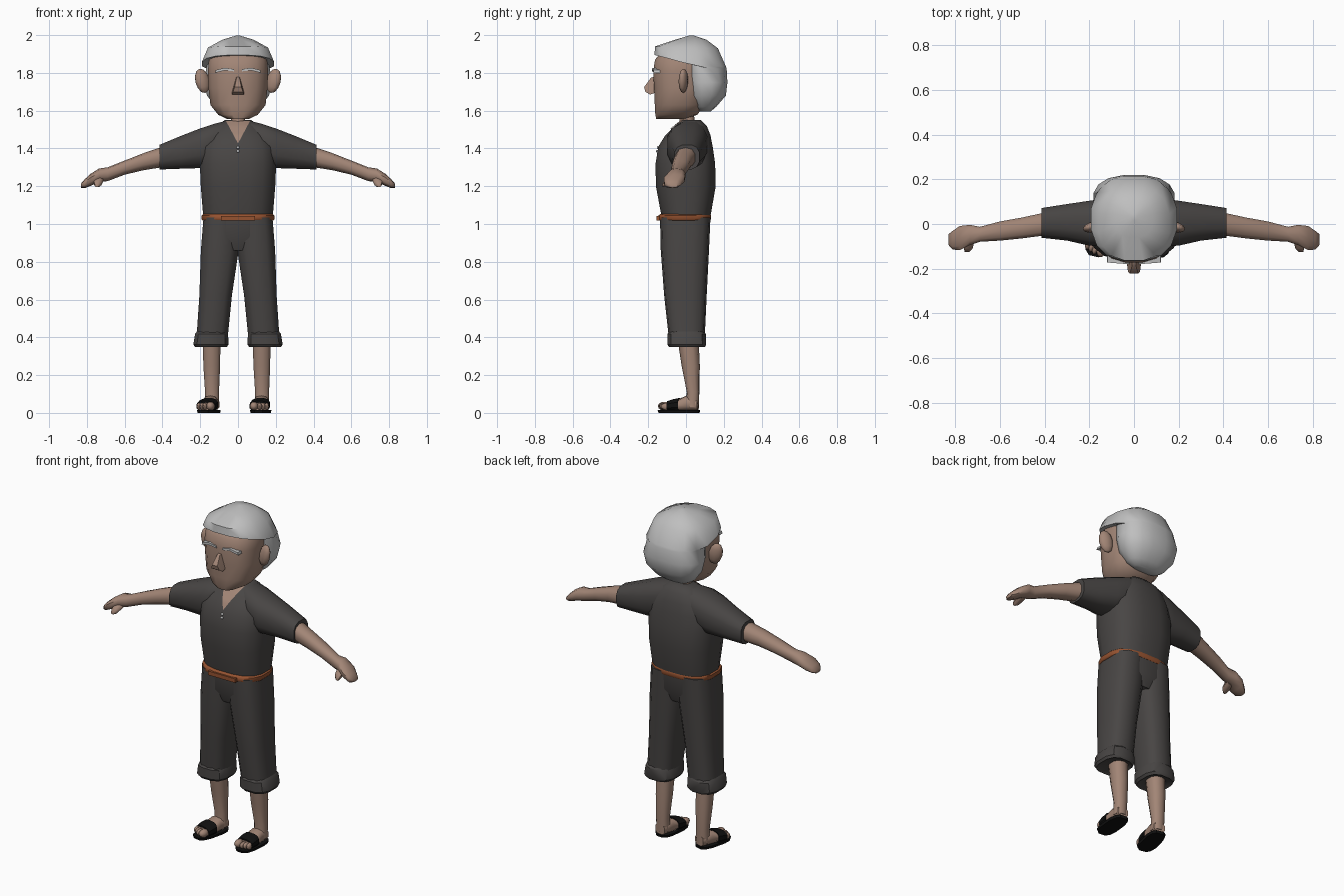
import bpy, bmesh
from math import sin, cos, pi, radians
from mathutils import Vector, Matrix
from mathutils.bvhtree import BVHTree

old = bpy.data.objects.get("Cube")
if old:
    bpy.data.objects.remove(old, do_unlink=True)


def material(name, rgb):
    m = bpy.data.materials.new(name)
    m.use_nodes = True
    m.diffuse_color = (*rgb, 1)
    bsdf = next(n for n in m.node_tree.nodes if n.type == 'BSDF_PRINCIPLED')
    bsdf.inputs["Base Color"].default_value = (*rgb, 1)
    bsdf.inputs["Roughness"].default_value = 0.8
    return m


skin = material("skin", (0.36, 0.235, 0.18))
cloth = material("charcoal cloth", (0.065, 0.06, 0.058))
hair_grey = material("grey hair", (0.52, 0.52, 0.52))
sash = material("rust sash", (0.3, 0.085, 0.03))
black = material("black leather", (0.005, 0.005, 0.005))


def finish(name, bm, mat, matrix=None, angle=50):
    """Turn a bmesh into a shaded object."""
    if matrix:
        bm.transform(matrix)
    bmesh.ops.remove_doubles(bm, verts=bm.verts, dist=0.0005)
    bmesh.ops.recalc_face_normals(bm, faces=bm.faces)
    me = bpy.data.meshes.new(name)
    bm.to_mesh(me)
    bm.free()
    me.materials.append(mat)
    ob = bpy.data.objects.new(name, me)
    bpy.context.collection.objects.link(ob)
    bpy.ops.object.select_all(action='DESELECT')
    ob.select_set(True)
    bpy.context.view_layer.objects.active = ob
    bpy.ops.object.shade_smooth_by_angle(angle=radians(angle))
    return ob


def loft(name, rings, mat, axis='z', n=12, p=2.4, lifts=None, matrix=None, angle=50):
    """Rings are (position on axis, low u, high u, low v, high v)."""
    bm = bmesh.new()
    loops = []
    for i, (t, u0, u1, v0, v1) in enumerate(rings):
        loop = []
        for k in range(n):
            a = 2 * pi * (k + 0.5) / n
            c, s = cos(a), sin(a)
            u = (u0 + u1) / 2 + (u1 - u0) / 2 * (abs(c) ** (2 / p)) * (1 if c > 0 else -1) / cos(pi / n)**.5
            v = (v0 + v1) / 2 + (v1 - v0) / 2 * (abs(s) ** (2 / p)) * (1 if s > 0 else -1) / cos(pi / n)**.5
            w = t + (lifts[i] * max(0, -s) ** 0.6 if lifts else 0)
            co = {'z': (u, v, w), 'x': (w, u, v), 'y': (u, w, v)}[axis]
            loop.append(bm.verts.new(co))
        loops.append(loop)
    for a, b in zip(loops, loops[1:]):
        for k in range(n):
            j = (k + 1) % n
            bm.faces.new((a[k], a[j], b[j], b[k]))
    bm.faces.new(loops[0])
    bm.faces.new(loops[-1])
    return finish(name, bm, mat, matrix, angle)


def sym(rings):
    """Expand (z, half width, back y, front y) into full rings."""
    return [(z, -w, w, y0, y1) for z, w, y0, y1 in rings]


def blob(name, loc, size, mat, rot=None, matrix=None):
    bm = bmesh.new()
    bmesh.ops.create_uvsphere(bm, u_segments=10, v_segments=6, radius=1)
    m = Matrix.Translation(loc) @ (rot or Matrix()) @ Matrix.Diagonal((*size, 1))
    return finish(name, bm, mat, (matrix or Matrix()) @ m, 60)


def hull(name, points, mat, matrix=None, angle=25):
    bm = bmesh.new()
    for co in points:
        bm.verts.new(co)
    bmesh.ops.convex_hull(bm, input=bm.verts)
    return finish(name, bm, mat, matrix, angle)


# Shirt body
shirt = loft("shirt", sym([
    (1.04, .185, -.13, .13), (1.2, .198, -.16, .158), (1.32, .203, -.162, .155),
    (1.41, .195, -.147, .142), (1.47, .165, -.11, .13), (1.52, .115, -.06, .11),
    (1.55, .07, -.02, .08)]), cloth, n=16, p=2.7)

# Bare chest showing in the neckline, laid on the shirt front
tree = BVHTree.FromPolygons([v.co for v in shirt.data.vertices],
                            [f.vertices[:] for f in shirt.data.polygons])
bm = bmesh.new()
rows, prev = 12, None
for i in range(rows + 1):
    t = i / rows
    z, w = 1.43 + 0.116 * t, 0.002 + 0.062 * t
    row = []
    for k in range(-3, 4):
        hit = tree.ray_cast(Vector((w * k / 3, -1, z)), Vector((0, 1, 0)))[0]
        row.append(bm.verts.new((w * k / 3, (hit.y if hit else -.03) - .006, z)))
    if prev:
        for k in range(6):
            bm.faces.new((prev[k], prev[k + 1], row[k + 1], row[k]))
    prev = row
finish("neckline_skin", bm, skin)
for i, z in enumerate((1.405, 1.385)):
    y = tree.ray_cast(Vector((0, -1, z)), Vector((0, 1, 0)))[0].y
    blob(f"button_{i + 1}", (0, y - .002, z), (.009, .006, .007), hair_grey)

# Sash with a small overlapping end
loft("sash", sym([(1.018, .187, -.143, .128), (1.024, .193, -.148, .132),
                  (1.046, .193, -.146, .132), (1.052, .185, -.138, .128)]), sash, n=16, p=2.7)
hull("sash_end", [(x, y, z) for x in (-.09, .09) for y in (-.156, -.14)
                  for z in (1.018, 1.042)], sash)

# Trousers seat
loft("trouser_seat", sym([(1.035, .18, -.136, .128), (.93, .185, -.132, .122),
                          (.86, .07, -.11, .1)]), cloth, n=16, p=2.7)

# Neck, head
loft("neck", sym([(1.48, .04, -.04, .05), (1.6, .037, -.03, .04)]), skin, n=10)
loft("head", sym([
    (1.557, .06, -.158, .0), (1.578, .105, -.163, .06), (1.63, .147, -.166, .1),
    (1.72, .157, -.17, .12), (1.81, .16, -.174, .12), (1.87, .155, -.165, .12),
    (1.91, .13, -.13, .1)]), skin, n=16, p=2.5)

# Hair cap: overhangs the brow, drops behind the ears
loft("hair", sym([
    (1.997, .012, .015, .045), (1.975, .085, -.06, .11), (1.93, .16, -.165, .17),
    (1.835, .193, -.168, .212), (1.822, .165, -.03, .216), (1.75, .183, .0, .22),
    (1.68, .165, .005, .212), (1.62, .12, .04, .16), (1.595, .08, .07, .13)]),
    hair_grey, n=16, p=2.4, lifts=[0, 0, .01, .06, .05, 0, 0, 0, 0], angle=60)

# Nose
hull("nose", [(s * w, y, z) for s in (-1, 1) for w, y, z in (
    (.009, -.165, 1.78), (.008, -.185, 1.775), (.033, -.16, 1.695),
    (.027, -.215, 1.7), (.018, -.222, 1.725), (.03, -.19, 1.685))], skin, angle=40)

for s, side in ((1, "left"), (-1, "right")):
    flip = Matrix.Diagonal((s, 1, 1, 1))

    # Ears: dished rim and lobe
    tilt = Matrix.Rotation(radians(14), 4, 'Y') @ Matrix.Rotation(radians(-20), 4, 'Z')
    blob(f"{side}_ear", (.188, -.014, 1.758), (.04, .023, .066), skin, tilt, flip)

    # Eyebrows in two angled pieces
    for part, pts in (("inner", ((.02, 1.808), (.022, 1.82), (.07, 1.827), (.075, 1.814))),
                      ("outer", ((.07, 1.827), (.075, 1.812), (.122, 1.8), (.118, 1.815)))):
        hull(f"{side}_{part}_eyebrow", [(x, y - (.1 - x) * .08, z) for x, z in pts
                                        for y in (-.14, -.174)], hair_grey, flip)

    # Sleeve, arm, hand and thumb
    loft(f"{side}_sleeve", [
        (.06, -.06, .11, 1.36, 1.548), (.13, -.1, .115, 1.32, 1.53),
        (.2, -.098, .105, 1.295, 1.507), (.3, -.075, .09, 1.292, 1.468),
        (.415, -.062, .072, 1.288, 1.42)], cloth, 'x', 12, 2.6, matrix=flip)
    loft(f"{side}_arm", [
        (.4, -.052, .052, 1.302, 1.408), (.5, -.065, .03, 1.286, 1.374),
        (.6, -.075, .012, 1.262, 1.335), (.69, -.08, -.012, 1.228, 1.299),
        (.735, -.095, -.003, 1.222, 1.293), (.78, -.118, -.008, 1.203, 1.265),
        (.812, -.115, -.03, 1.19, 1.236), (.83, -.095, -.045, 1.192, 1.215)],
        skin, 'x', 10, matrix=flip)
    loft(f"{side}_thumb", [(-.125, .738, .758, 1.195, 1.213), (-.11, .722, .762, 1.197, 1.232),
                           (-.06, .71, .765, 1.22, 1.265)], skin, 'y', 8, matrix=flip)

    # Trouser leg and rolled cuff
    loft(f"{side}_trouser_leg", [
        (1.035, -.01, .183, -.136, .128), (.86, -.004, .197, -.132, .12),
        (.62, .032, .205, -.114, .108), (.4, .054, .22, -.09, .098)],
        cloth, n=14, p=2.8, matrix=flip)
    loft(f"{side}_cuff", [
        (.435, .06, .215, -.085, .092), (.418, .052, .228, -.1, .106),
        (.362, .049, .237, -.1, .108), (.348, .06, .228, -.09, .1),
        (.36, .075, .21, -.07, .08)], cloth, n=12, p=2.8, matrix=flip, angle=35)

# Lower legs, feet and sandals; each foot turns a little to one side
for side, x, turn in (("left", .127, -.1), ("right", -.138, -.24)):
    place = Matrix.Translation((x, .03, 0)) @ Matrix.Rotation(turn, 4, 'Z')
    shift = Matrix.Translation((x, 0, 0))
    loft(f"{side}_shin", [
        (.4, -.05, .046, -.045, .065), (.25, -.046, .044, -.022, .072),
        (.11, -.037, .038, .005, .07), (.03, -.036, .038, .0, .066)],
        skin, n=10, matrix=shift)
    loft(f"{side}_foot", [
        (.032, -.034, .034, .014, .075), (-.03, -.042, .04, .012, .09),
        (-.09, -.05, .046, .012, .062), (-.135, -.05, .046, .012, .052)],
        skin, 'y', 10, 2.6, matrix=place)
    inner = 1 if x < 0 else -1
    blob(f"{side}_big_toe", (inner * .028, -.145, .036), (.022, .032, .023), skin, matrix=place)
    for i in range(3):
        blob(f"{side}_toe_{i + 1}", (-inner * (.002 + .018 * i), -.146 + .007 * i, .034),
             (.012, .026, .019), skin, matrix=place)
    loft(f"{side}_sandal_sole", [
        (0, -.05, .05, -.175, .038), (.015, -.053, .053, -.18, .042)],
        black, n=12, p=3, matrix=place, angle=35)
    loft(f"{side}_sandal_strap", [
        (-.128, -.053, .05, .008, .062), (-.1, -.055, .052, .008, .072),
        (-.068, -.052, .05, .008, .078)], black, 'y', 12, 2.8, matrix=place, angle=35)
